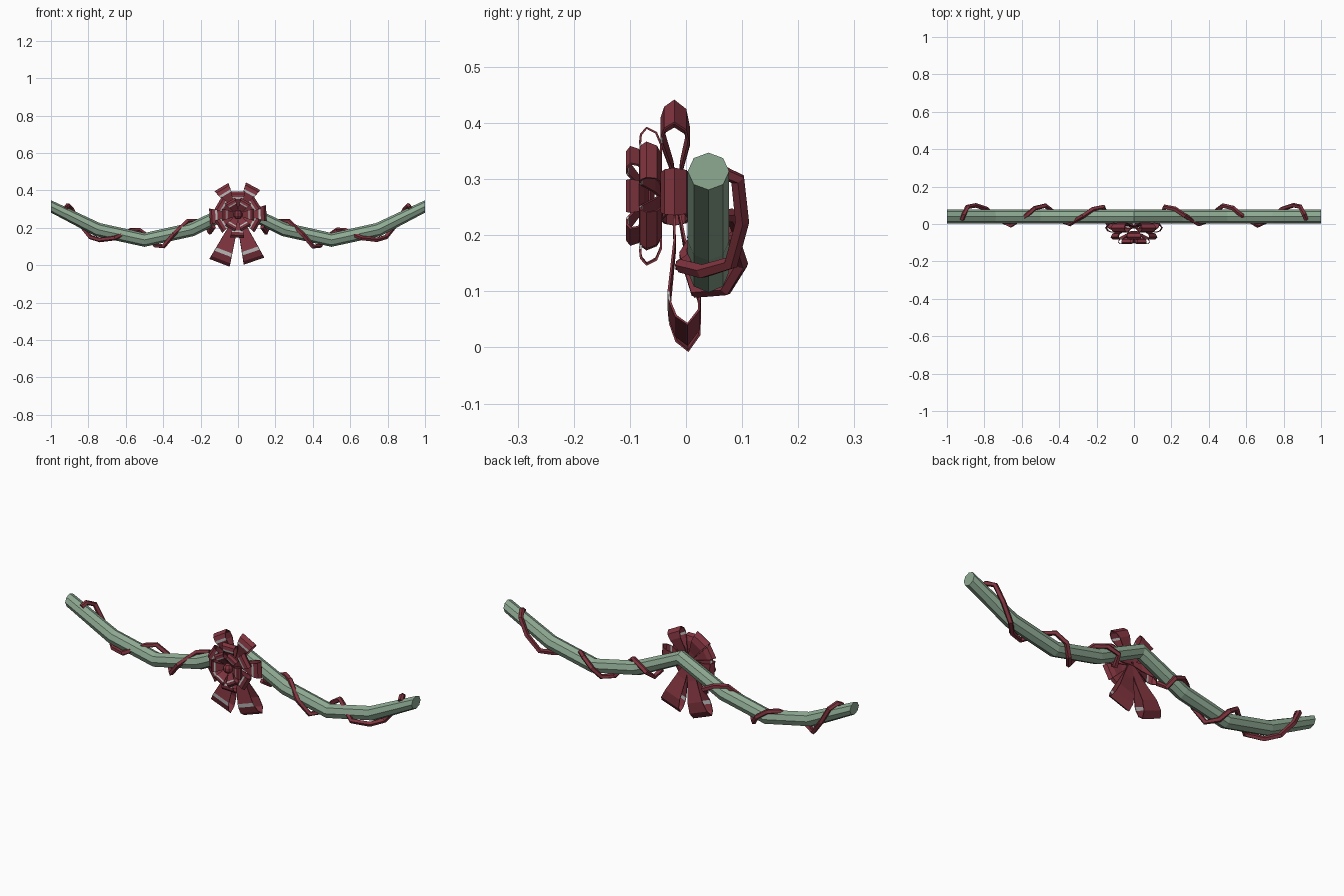
import bpy, bmesh, math
from mathutils import Vector

if "Cube" in bpy.data.objects:
    bpy.data.objects.remove(bpy.data.objects["Cube"])


def material(name, color):
    m = bpy.data.materials.new(name)
    m.diffuse_color = color
    m.use_nodes = True
    m.node_tree.nodes["Principled BSDF"].inputs["Base Color"].default_value = m.diffuse_color
    return m


GREEN = material("garland_green", (0.27, 0.40, 0.29, 1))
RED = material("ribbon_red", (0.22, 0.035, 0.05, 1))
SILVER = material("stripe_grey", (0.5, 0.5, 0.5, 1))


def finish(bm, name, mats):
    bmesh.ops.recalc_face_normals(bm, faces=bm.faces)
    me = bpy.data.meshes.new(name)
    bm.to_mesh(me)
    bm.free()
    for m in mats:
        me.materials.append(m)
    ob = bpy.data.objects.new(name, me)
    bpy.context.collection.objects.link(ob)
    return ob


def tube(name, points, radius, sides, mat, side_axis=None, flat_ends=False):
    """Faceted tube swept along a polyline."""
    bm = bmesh.new()
    pts = [Vector(p) for p in points]
    rings = []
    u = Vector(side_axis) if side_axis else Vector((1, 0, 0))
    for i, p in enumerate(pts):
        a, b = pts[max(i - 1, 0)], pts[min(i + 1, len(pts) - 1)]
        t = (b - a).normalized()
        u = (u - t * u.dot(t)).normalized()
        v = t.cross(u)
        rings.append([bm.verts.new(p + radius * (math.cos(k * math.tau / sides) * u
                      + math.sin(k * math.tau / sides) * v)) for k in range(sides)])
    if flat_ends:
        # garland ends and its middle joint are cut in vertical planes
        for i in (0, len(pts) // 2, len(pts) - 1):
            for vert in rings[i]:
                vert.co.x = pts[i].x
    for r0, r1 in zip(rings, rings[1:]):
        for k in range(sides):
            j = (k + 1) % sides
            bm.faces.new((r0[k], r0[j], r1[j], r1[k]))
    bm.faces.new(rings[0])
    bm.faces.new(rings[-1])
    return finish(bm, name, [mat])


# Garland: two swags meeting behind the bow
half = [(0.25, 0.19), (0.5, 0.135), (0.75, 0.19), (1.0, 0.314)]
path = [(-x, 0.04, z) for x, z in reversed(half)] + [(0, 0.04, 0.31)] + [(x, 0.04, z) for x, z in half]
tube("garland", path, 0.037, 8, GREEN, (0, 1, 0), True)

# Ribbon spiralling round each swag
spiral = [(0.13, 0.01, 0.205), (0.15, 0.05, 0.175), (0.165, 0.092, 0.21), (0.22, 0.08, 0.235),
          (0.27, 0.045, 0.235), (0.345, 0.0, 0.165), (0.40, 0.02, 0.10), (0.44, 0.07, 0.105),
          (0.475, 0.098, 0.15), (0.53, 0.085, 0.188), (0.57, 0.05, 0.187), (0.66, -0.008, 0.145),
          (0.74, 0.03, 0.135), (0.79, 0.08, 0.15), (0.85, 0.1, 0.225), (0.89, 0.092, 0.3),
          (0.91, 0.05, 0.32), (0.92, 0.025, 0.305)]
for side, s in (("left", -1), ("right", 1)):
    tube("spiral_ribbon_" + side, [(s * x, y, z) for x, y, z in spiral], 0.013, 5, RED)


def bow_loop(name, angle, length, y, tilt, width, depth):
    """Folded ribbon loop radiating from the bow centre, with a grey stripe."""
    a, t = math.radians(angle), math.radians(tilt)
    radial = Vector((math.cos(a), 0, math.sin(a)))
    front = Vector((0, -1, 0))
    d = radial * math.cos(t) + front * math.sin(t)
    n = front * math.cos(t) - radial * math.sin(t)
    w = d.cross(n)
    prof = [(0.04, 0.1), (0.35, 0.3), (0.74, 1), (0.81, 1), (0.93, 0.7), (1, 0),
            (0.9, -0.8), (0.72, -1), (0.35, -0.35), (0.04, -0.1)]
    bm = bmesh.new()
    rows = []
    for r, h in prof:
        c = Vector((0, y, 0.27)) + d * r * length + n * h * depth
        hw = width * (0.2 + 0.8 * r) / 2
        rows.append([bm.verts.new(c - w * hw), bm.verts.new(c + w * hw)])
    for i, (p, q) in enumerate(zip(rows, rows[1:])):
        f = bm.faces.new((p[0], p[1], q[1], q[0]))
        f.material_index = 1 if i == 2 else 0
    ob = finish(bm, name, [RED, SILVER])
    mod = ob.modifiers.new("thickness", 'SOLIDIFY')
    mod.thickness = 0.004
    mod.offset = 0


# Bow: long hanging loops, then three layers of shorter loops
for i, (ang, ln) in enumerate([(-111, 0.275), (-71, 0.262)]):
    bow_loop(f"bow_tail_{i}", ang, ln, -0.02, -5, 0.115, 0.028)
for i, (ang, ln) in enumerate([(62, 0.17), (121, 0.17), (3, 0.15), (184, 0.15)]):
    bow_loop(f"bow_back_loop_{i}", ang, ln, -0.015, 2, 0.085, 0.024)
for i, ang in enumerate([90, 32, 150, 212, -30, -92]):
    bow_loop(f"bow_middle_loop_{i}", ang, 0.125, -0.04, 14, 0.075, 0.018)
for i, ang in enumerate([60, 120, 180, 240, 300, 0]):
    bow_loop(f"bow_front_loop_{i}", ang, 0.09, -0.065, 22, 0.06, 0.014)

# Small centre loop of the bow
bm = bmesh.new()
bmesh.ops.create_uvsphere(bm, u_segments=8, v_segments=5, radius=0.025)
bmesh.ops.translate(bm, vec=(0, -0.08, 0.27), verts=bm.verts)
finish(bm, "bow_knot", [RED])
